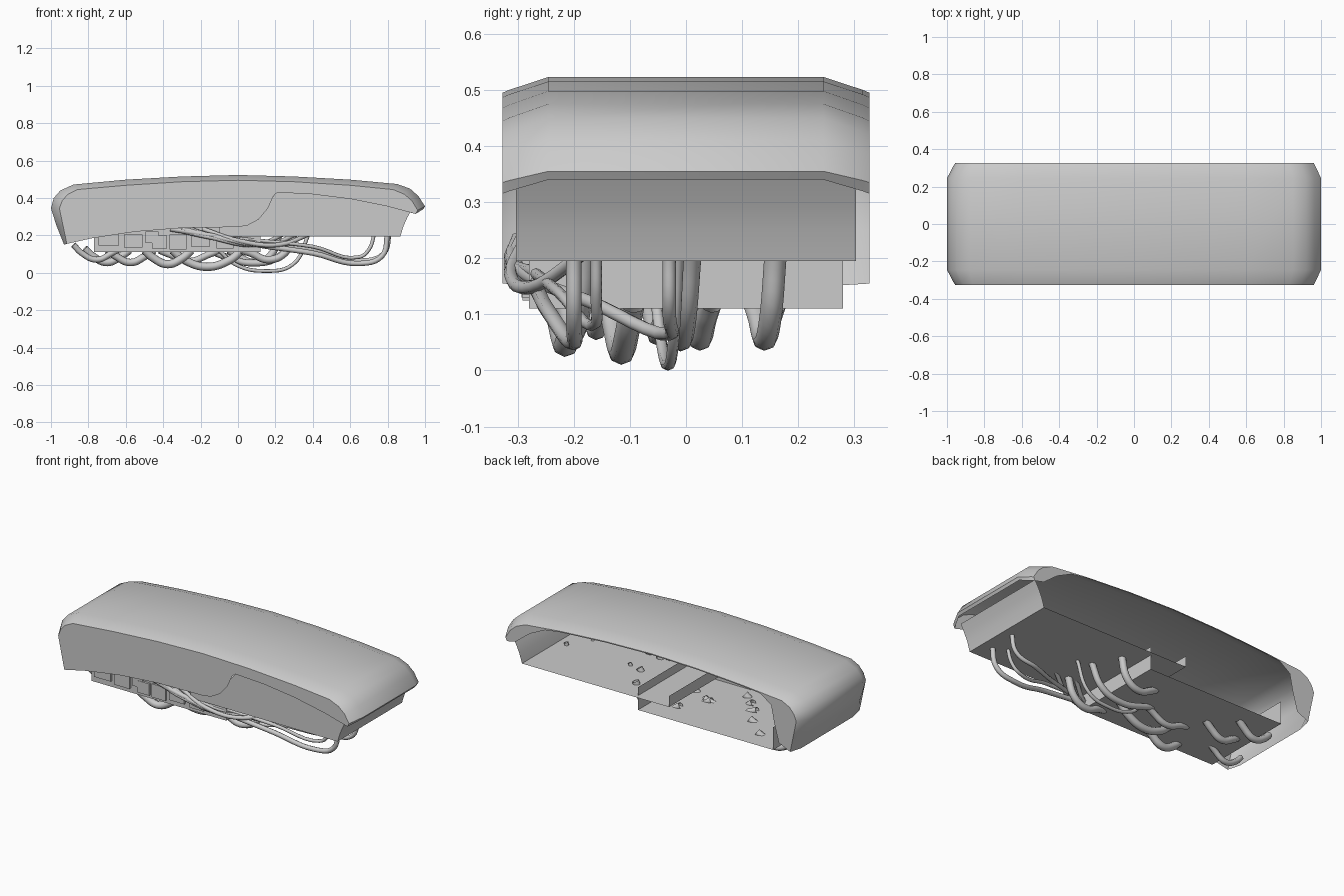
import bpy, bmesh

if "Cube" in bpy.data.objects:
    bpy.data.objects.remove(bpy.data.objects["Cube"])

def make_object(name, verts, faces, smooth=False):
    me = bpy.data.meshes.new(name)
    bm = bmesh.new()
    vs = [bm.verts.new(v) for v in verts]
    for f in faces:
        bm.faces.new([vs[i] for i in f])
    bmesh.ops.recalc_face_normals(bm, faces=bm.faces)
    bm.to_mesh(me)
    bm.free()
    ob = bpy.data.objects.new(name, me)
    bpy.context.collection.objects.link(ob)
    if smooth:
        bpy.ops.object.select_all(action='DESELECT')
        ob.select_set(True)
        bpy.context.view_layer.objects.active = ob
        bpy.ops.object.shade_smooth_by_angle(angle=0.7)
    return ob

# Outer cover: crown profile, softened edge profile, front and back lower edges (x, z)
crown = [(-.93, .15), (-.97, .25), (-1, .345), (-.985, .4), (-.95, .44), (-.88, .472), (-.6, .498),
         (-.3, .515), (0, .523), (.3, .515), (.6, .498), (.85, .475), (.92, .45), (.965, .41),
         (1, .355), (.99, .34)]
edge = [(-.915, .155), (-.935, .25), (-.955, .345), (-.94, .385), (-.91, .42), (-.86, .445), (-.6, .468),
        (-.3, .487), (0, .495), (.3, .487), (.6, .468), (.83, .445), (.89, .42), (.93, .385),
        (.96, .335), (.95, .315)]
front_low = [(.8, .355), (.6, .395), (.4, .42), (.21, .43), (.19, .412), (.16, .345), (.11, .285),
             (.05, .253), (0, .245), (-.3, .24), (-.55, .22), (-.78, .185)]
back_low = [(.89, .33), (.8, .40), (.7, .448), (.6, .462), (.3, .481), (0, .489), (-.3, .481), (-.6, .462),
            (-.72, .45), (-.79, .40), (-.81, .3), (-.84, .19)]
section = [(-.327, 1), (-.315, .82), (-.245, 0), (.245, 0), (.315, .82), (.327, 1)]
n, m = len(crown), len(section)
verts, faces = [], []
for (px, pz), (qx, qz) in zip(crown, edge):
    for y, t in section:
        verts.append((px + (qx - px) * t, y, pz + (qz - pz) * t))
for i in range(n - 1):
    for j in range(m - 1):
        a = i * m + j
        faces.append((a, a + 1, a + m + 1, a + m))
for y, col, low in ((-.327, 0, front_low), (.327, m - 1, back_low)):
    start = len(verts)
    verts += [(x, y, z) for x, z in low]
    faces.append([i * m + col for i in range(n)] + list(range(start, start + len(low))))
make_object("outer_cover", verts, faces, True)

# Inner tray: floor, curved right end and left wall, with a front panel and open back
tray = [(-.1, .26), (-.1, .195), (.868, .195), (.885, .25), (.905, .295), (.93, .34)]
k = len(tray)
verts = [(x, y, z) for y in (-.303, .303) for x, z in tray]
faces = [(i, i + 1, k + i + 1, k + i) for i in range(k - 1)]
upper = [(.8, .37), (.6, .41), (.21, .435), (.1, .3)]
verts += [(x, -.303, z) for x, z in upper]
faces.append(list(range(k)) + list(range(2 * k, 2 * k + len(upper))))
make_object("inner_tray", verts, faces, True)

# Lower box: open at the top and back
x0, x1, zb, zt = -.77, .12, .11, .245
verts = [(x, y, z) for y in (-.28, .28) for x, z in ((x0, zb), (x1, zb), (x1, zt), (x0, zt))]
make_object("lower_box", verts, [(0, 1, 2, 3), (0, 1, 5, 4), (1, 2, 6, 5), (0, 3, 7, 4)])

# Raised panels on the front of the lower box
panels = [(-.69, .18, .11, .07), (-.56, .17, .1, .07), (-.46, .19, .07, .06), (-.42, .165, .08, .07),
          (-.32, .165, .09, .08), (-.2, .18, .1, .08), (-.07, .16, .09, .06)]
for i, (x, z, w, h) in enumerate(panels):
    bpy.ops.mesh.primitive_cube_add(size=1, location=(x, -.284, z))
    bpy.context.object.name = f"box_panel_{i}"
    bpy.context.object.scale = (w, .014 + .004 * (i % 2), h)

def wire(name, pts, r):
    cu = bpy.data.curves.new(name, 'CURVE')
    cu.dimensions = '3D'
    cu.bevel_depth = r
    cu.bevel_resolution = 2
    cu.resolution_u = 6
    sp = cu.splines.new('BEZIER')
    sp.bezier_points.add(len(pts) - 1)
    for bp, p in zip(sp.bezier_points, pts):
        bp.co = p
        bp.handle_left_type = bp.handle_right_type = 'AUTO'
    ob = bpy.data.objects.new(name, cu)
    bpy.context.collection.objects.link(ob)

# Hanging cable loops: start x, end x, y, top start, top end, lowest z, radius
loops = [(-.88, -.63, -.16, .15, .13, .07, .016), (-.82, -.58, .14, .13, .12, .055, .02),
         (-.7, -.45, .025, .12, .12, .055, .02), (-.5, -.25, -.215, .12, .12, .046, .022),
         (-.42, -.1, -.05, .12, .12, .062, .018), (-.35, .02, -.115, .12, .12, .032, .022),
         (-.15, .3, -.01, .12, .21, .052, .018), (-.1, .38, -.033, .12, .21, .01, .01),
         (.02, .3, -.2, .12, .21, .07, .02), (-.05, .22, .14, .12, .21, .055, .02)]
for i, (a, b, y, za, zc, low, r) in enumerate(loops):
    mid = (a + b) / 2
    q = (b - a) * .32
    wire(f"cable_loop_{i}", [(a, y - .02, za), (mid - q, y - .01, low + .035), (mid, y, low),
                             (mid + q, y + .01, low + .035), (b, y + .02, zc)], r)

# Long cables sweeping from the front to the right end
longs = [(-.36, -.29, -.2, .79, .05), (-.3, -.3, -.03, .8, .065), (-.25, -.295, -.16, .72, .085)]
for i, (a, ya, yb, b, low) in enumerate(longs):
    wire(f"long_cable_{i}", [(a, ya, .235), (-.15, -.31, .2), (.1, -.27, .15 + .012 * i),
                             (.4, (ya + yb) / 2, low + .055), (.65, yb, low),
                             (b - .02, yb, low + .04), (b + .01, yb, .21)], .014 - .002 * i)
for i in range(3):
    wire(f"front_cable_{i}", [(-.35 + .08 * i, -.285, .235), (-.15 + .08 * i, -.312, .19 - .01 * i),
                              (.1 + .06 * i, -.27, .15), (.25 + .07 * i, -.18, .21)], .012)
